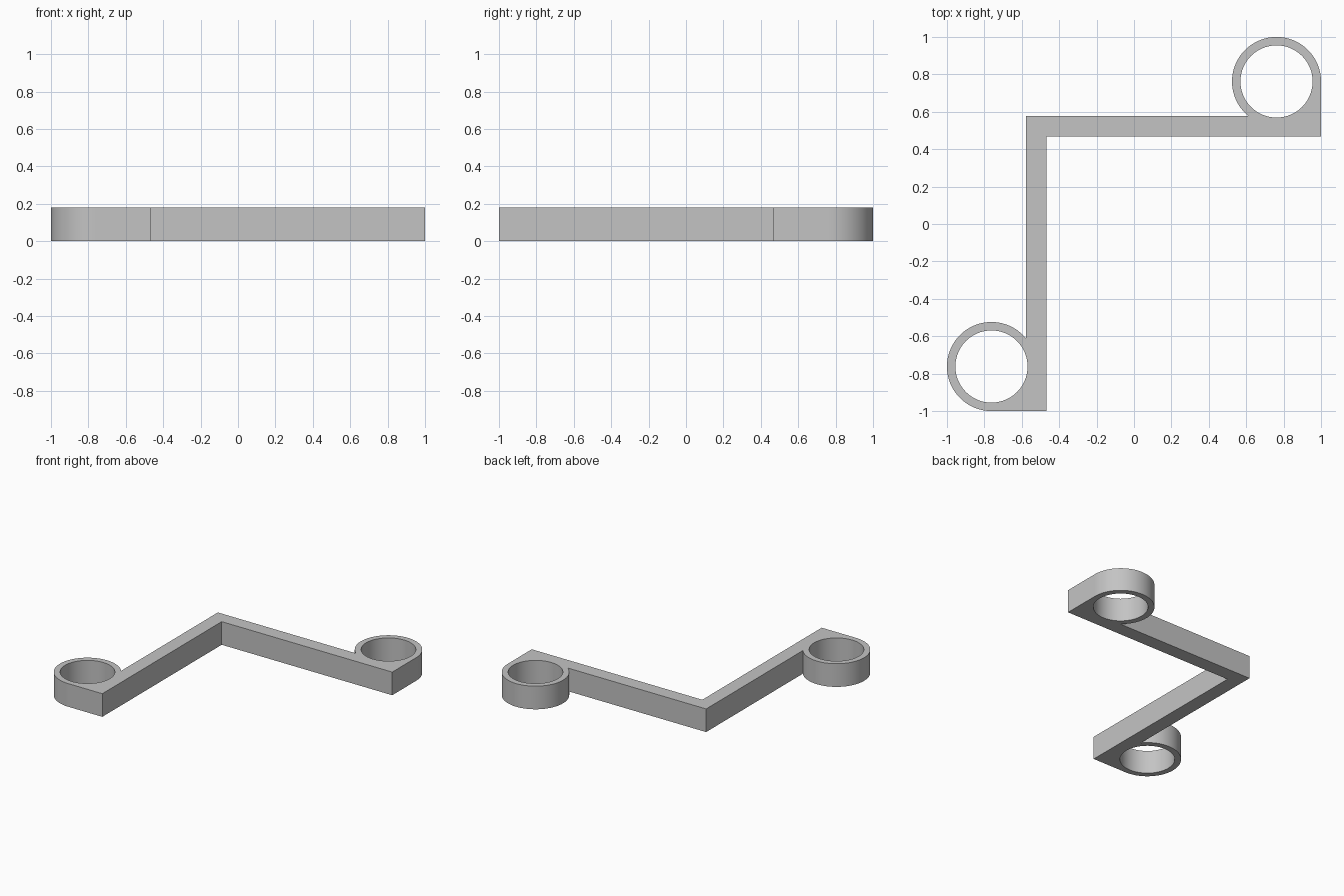
import bpy, bmesh
from math import cos, sin, acos, radians

cube = bpy.data.objects.get("Cube")
if cube:
    bpy.data.objects.remove(cube, do_unlink=True)

HEIGHT = 0.18
CENTRE = 0.762          # ring centre offset on both axes
OUTER, HOLE = 0.238, 0.193
INSIDE, OUTSIDE = 0.468, 0.578   # the two faces of each arm
STEPS = 64

grey = bpy.data.materials.new("light grey")
grey.use_nodes = True
colour = (0.55, 0.55, 0.55, 1)
grey.diffuse_color = colour
grey.node_tree.nodes["Principled BSDF"].inputs["Base Color"].default_value = colour


def prism(name, points, z0, z1):
    """Extrude a closed outline upwards."""
    bm = bmesh.new()
    face = bm.faces.new([bm.verts.new((x, y, z0)) for x, y in points])
    top = bmesh.ops.extrude_face_region(bm, geom=[face])["geom"]
    bmesh.ops.translate(bm, vec=(0, 0, z1 - z0),
                        verts=[v for v in top if isinstance(v, bmesh.types.BMVert)])
    bmesh.ops.recalc_face_normals(bm, faces=bm.faces)
    mesh = bpy.data.meshes.new(name)
    bm.to_mesh(mesh)
    bm.free()
    mesh.materials.append(grey)
    obj = bpy.data.objects.new(name, mesh)
    bpy.context.collection.objects.link(obj)
    return obj


def arc(radius, start, end):
    return [(-CENTRE + radius * cos(start + (end - start) * i / STEPS),
             -CENTRE + radius * sin(start + (end - start) * i / STEPS))
            for i in range(STEPS + 1)]


def mirror(points):
    """Reflect across the diagonal of the bracket."""
    return [(-y, -x) for x, y in points]


# Half outline: square end, ring wall, then along the arm
meet = acos((CENTRE - OUTSIDE) / OUTER)
half = [(-INSIDE, -CENTRE - OUTER)] + arc(OUTER, radians(270), meet)
outline = [(-INSIDE, INSIDE)] + half + [(-OUTSIDE, OUTSIDE)] + mirror(half)[::-1]
bracket = prism("angled_bracket", outline, 0, HEIGHT)

# Round holes through both ends
circle = arc(HOLE, 0, radians(360))[:-1]
cutters = [prism("hole_cutter_right", circle, -0.1, HEIGHT + 0.1),
           prism("hole_cutter_left", mirror(circle), -0.1, HEIGHT + 0.1)]
bpy.ops.object.select_all(action='DESELECT')
bpy.context.view_layer.objects.active = bracket
bracket.select_set(True)
for cutter in cutters:
    mod = bracket.modifiers.new("hole", 'BOOLEAN')
    mod.operation = 'DIFFERENCE'
    mod.solver = 'EXACT'
    mod.object = cutter
    bpy.ops.object.modifier_apply(modifier=mod.name)
for cutter in cutters:
    bpy.data.objects.remove(cutter, do_unlink=True)

bpy.ops.object.shade_smooth_by_angle(angle=radians(30))
